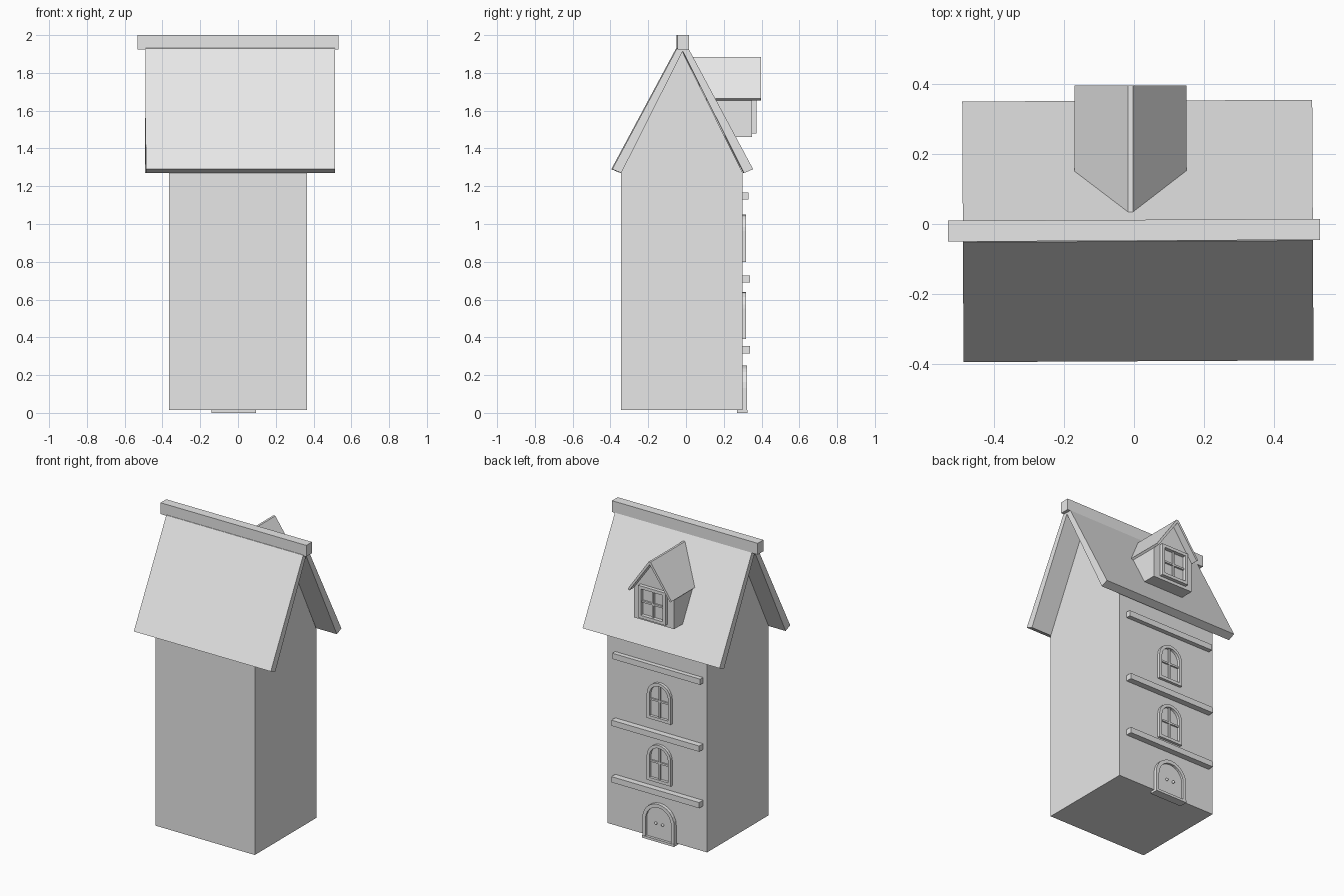
import bpy, bmesh, math

cube = bpy.data.objects.get("Cube")
if cube:
    bpy.data.objects.remove(cube, do_unlink=True)

GREY = (0.8, 0.8, 0.8, 1)
mat = bpy.data.materials.new("plain grey")
mat.use_nodes = True
mat.diffuse_color = GREY
mat.node_tree.nodes["Principled BSDF"].inputs["Base Color"].default_value = GREY


def finish(name, bm):
    bmesh.ops.recalc_face_normals(bm, faces=bm.faces)
    mesh = bpy.data.meshes.new(name)
    bm.to_mesh(mesh)
    bm.free()
    mesh.materials.append(mat)
    obj = bpy.data.objects.new(name, mesh)
    bpy.context.collection.objects.link(obj)
    return obj


def prism(name, profile, axis, lo, hi):
    """Extrude a closed (horizontal, z) profile along the x or y axis."""
    bm = bmesh.new()
    place = (lambda p, d: (d, p[0], p[1])) if axis == "x" else (lambda p, d: (p[0], d, p[1]))
    near, far = ([bm.verts.new(place(p, d)) for p in profile] for d in (lo, hi))
    bm.faces.new(near)
    bm.faces.new(far)
    for i in range(len(profile)):
        j = (i + 1) % len(profile)
        bm.faces.new((near[i], near[j], far[j], far[i]))
    return finish(name, bm)


def rect(x0, x1, z0, z1):
    return [(x0, z0), (x1, z0), (x1, z1), (x0, z1)]


def box(name, x0, x1, y0, y1, z0, z1):
    return prism(name, rect(x0, x1, z0, z1), "y", y0, y1)


def arch(cx, half, z0, top, steps=12):
    """Round-headed outline standing on z0."""
    spring = top - half
    head = [(cx + half * math.cos(math.pi * i / steps),
             spring + half * math.sin(math.pi * i / steps)) for i in range(steps + 1)]
    return [(cx - half, z0), (cx + half, z0)] + head


def frame(name, outer, inner, y0, y1):
    """Ring between two outlines with matching points."""
    bm = bmesh.new()
    loops = [[bm.verts.new((x, y, z)) for x, z in outline]
             for outline, y in ((outer, y0), (outer, y1), (inner, y1), (inner, y0))]
    n = len(outer)
    for a in range(4):
        b = (a + 1) % 4
        for i in range(n):
            j = (i + 1) % n
            bm.faces.new((loops[a][i], loops[a][j], loops[b][j], loops[b][i]))
    return finish(name, bm)


BACK = 0.30      # plane of the wall with the door
MID = -0.022     # centre line of door and windows

# Tower body with gable ends
prism("house_body", [(-0.345, 0.015), (BACK, 0.015), (BACK, 1.27),
                     (-0.02, 1.915), (-0.345, 1.27)], "x", -0.365, 0.365)

# Main roof slabs and ridge beam, turned very slightly
roof = []
for side, label in ((-1, "front"), (1, "back")):
    slab = [(0.325, 1.27), (0.373, 1.29), (0.03, 1.93), (0, 1.945), (0, 1.915)]
    profile = [(-0.02 + side * y, z) for y, z in slab]
    roof.append(prism(label + "_roof_slab", profile, "x", -0.49, 0.512))
roof.append(box("ridge_beam", -0.533, 0.533, -0.048, 0.012, 1.925, 2.0))
for part in roof:
    part.rotation_euler.z = 0.005

# Ledges between storeys
for name, z, out in (("lower_ledge", 0.315, 0.34), ("middle_ledge", 0.69, 0.34),
                     ("upper_ledge", 1.13, 0.33)):
    box(name, -0.335, 0.31, BACK - 0.01, out, z, z + 0.038)

# Arched windows
for name, z in (("lower_window", 0.39), ("upper_window", 0.80)):
    top = z + 0.25
    frame(name + "_frame", arch(MID, 0.088, z, top),
          arch(MID, 0.068, z + 0.02, top - 0.02), BACK - 0.01, 0.318)
    box(name + "_upright", MID - 0.006, MID + 0.006, BACK - 0.01, 0.31, z + 0.01, top - 0.01)
    box(name + "_crossbar", MID - 0.075, MID + 0.075, BACK - 0.01, 0.31, z + 0.122, z + 0.134)

# Arched door with step and knobs
frame("door_frame", arch(MID, 0.117, 0.01, 0.25), arch(MID, 0.094, 0.016, 0.227),
      BACK - 0.01, 0.322)
prism("door_panel", arch(MID, 0.096, 0.012, 0.229), "y", BACK - 0.01, 0.308)
box("door_step", MID - 0.117, MID + 0.117, 0.27, 0.325, 0, 0.016)
for side in (-1, 1):
    bpy.ops.mesh.primitive_uv_sphere_add(segments=12, ring_count=8, radius=0.009,
                                         location=(MID + side * 0.025, 0.312, 0.115))
    knob = bpy.context.object
    knob.name = "left_knob" if side > 0 else "right_knob"
    knob.data.materials.append(mat)
    bpy.ops.object.shade_smooth_by_angle()

# Dormer walls and roof
DX = -0.01
prism("dormer_walls", [(DX - 0.148, 1.46), (DX + 0.148, 1.46), (DX + 0.148, 1.665),
                       (DX, 1.87), (DX - 0.148, 1.665)], "y", 0.03, 0.35)
prism("dormer_roof", [(DX - 0.161, 1.664), (DX - 0.007, 1.884), (DX + 0.007, 1.884),
                      (DX + 0.161, 1.664), (DX + 0.15, 1.655), (DX, 1.866),
                      (DX - 0.15, 1.655)], "y", 0.03, 0.396)

# Dormer window
frame("dormer_window_frame", rect(DX - 0.1, DX + 0.1, 1.48, 1.695),
      rect(DX - 0.08, DX + 0.08, 1.5, 1.675), 0.34, 0.374)
box("dormer_upright", DX - 0.006, DX + 0.006, 0.34, 0.362, 1.49, 1.685)
box("dormer_crossbar", DX - 0.09, DX + 0.09, 0.34, 0.362, 1.582, 1.594)
